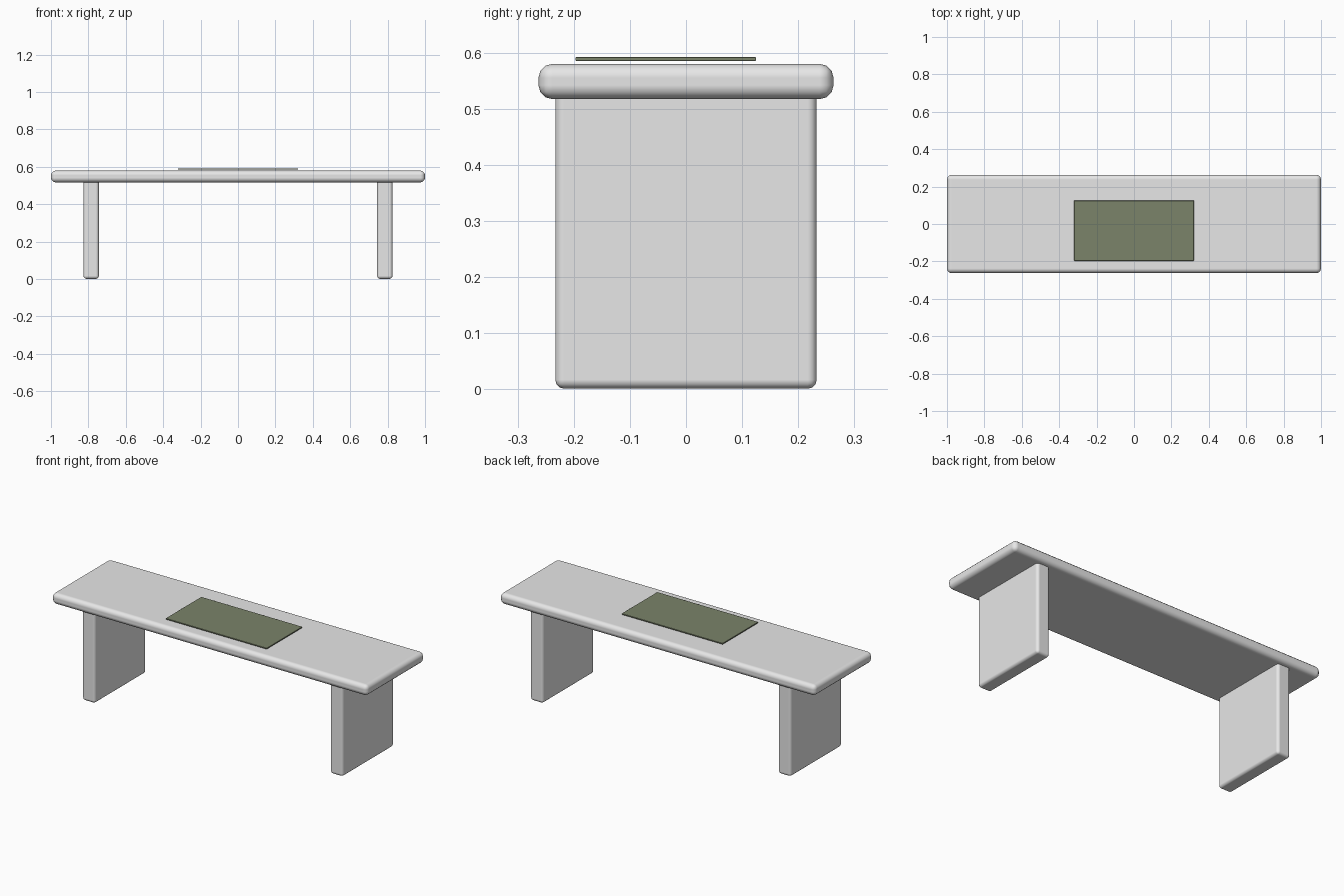
import bpy
import bmesh
from mathutils import Vector

if "Cube" in bpy.data.objects:
    bpy.data.objects.remove(bpy.data.objects["Cube"])


def material(name, rgb):
    mat = bpy.data.materials.new(name)
    mat.diffuse_color = (*rgb, 1.0)
    mat.use_nodes = True
    mat.node_tree.nodes["Principled BSDF"].inputs["Base Color"].default_value = mat.diffuse_color
    return mat


def rounded_box(name, low, high, radius, segments, mat):
    """Box between two corners with rounded edges."""
    low, high = Vector(low), Vector(high)
    centre, size = (low + high) / 2, high - low
    bm = bmesh.new()
    bmesh.ops.create_cube(bm, size=1.0)
    bmesh.ops.scale(bm, vec=size, verts=bm.verts)
    mesh = bpy.data.meshes.new(name)
    bm.to_mesh(mesh)
    bm.free()
    mesh.materials.append(mat)
    obj = bpy.data.objects.new(name, mesh)
    obj.location = centre
    bpy.context.collection.objects.link(obj)
    for face in mesh.polygons:
        face.use_smooth = True
    bevel = obj.modifiers.new("rounded_edges", 'BEVEL')
    bevel.width = radius
    bevel.segments = segments
    bevel.limit_method = 'NONE'
    bevel.harden_normals = True
    return obj


stone = material("pale_grey", (0.8, 0.8, 0.8))
moss = material("moss_green", (0.197, 0.228, 0.144))

# Long slab seat
rounded_box("seat_slab", (-1, -0.263, 0.517), (1, 0.263, 0.58), 0.025, 3, stone)

# Two slab legs, tops set into the seat
for side, label in ((-1, "left"), (1, "right")):
    x = side * 0.785
    rounded_box(label + "_leg", (x - 0.041, -0.233, 0.001),
                (x + 0.041, 0.233, 0.55), 0.016, 3, stone)

# Thin mat just above the seat
rounded_box("seat_mat", (-0.32, -0.197, 0.585), (0.32, 0.125, 0.592), 0.002, 2, moss)
